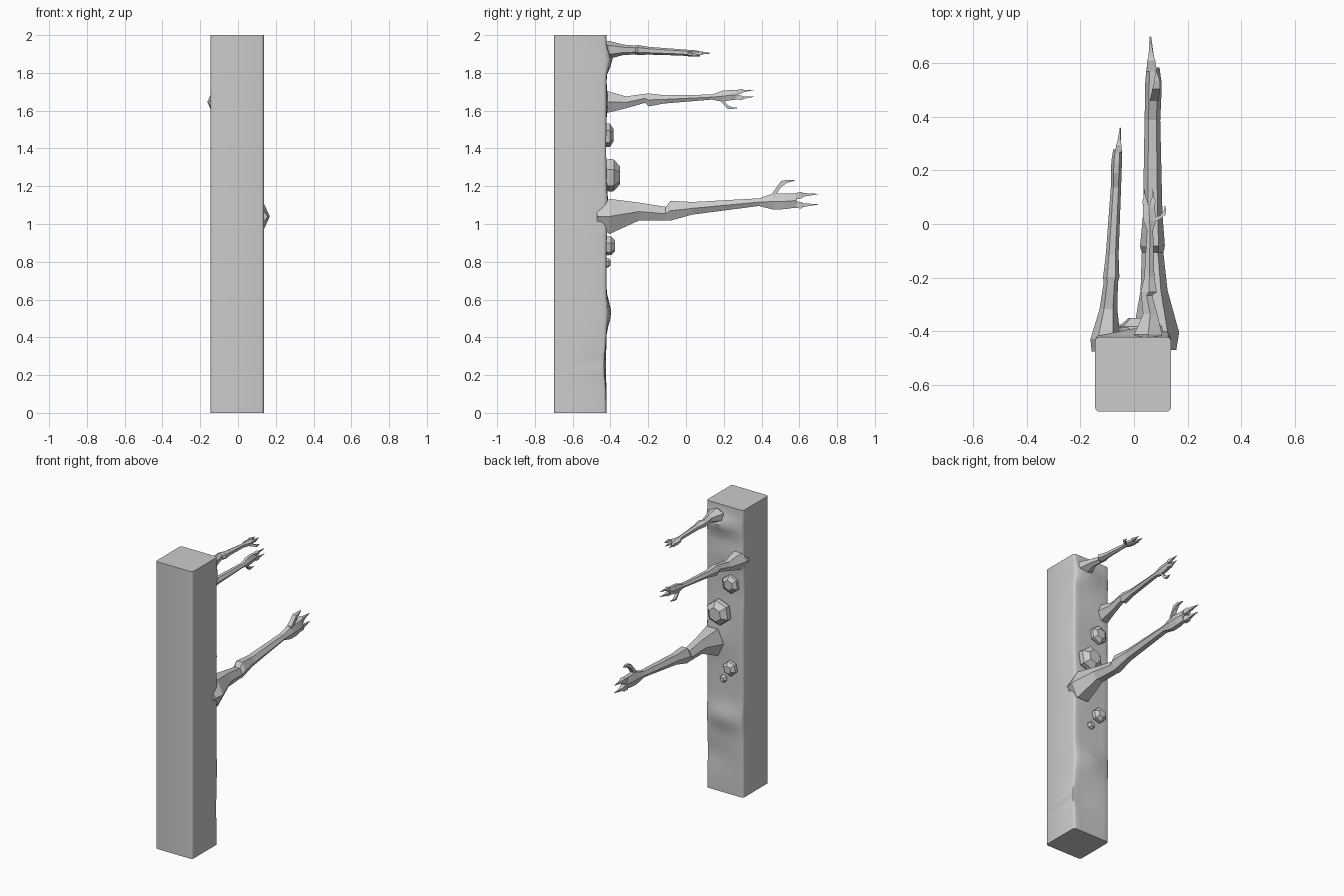
import bpy, bmesh, math
from mathutils import Vector

if "Cube" in bpy.data.objects:
    bpy.data.objects.remove(bpy.data.objects["Cube"])


def make_object(name, bm, smooth=False):
    bmesh.ops.recalc_face_normals(bm, faces=bm.faces)
    me = bpy.data.meshes.new(name)
    bm.to_mesh(me)
    bm.free()
    ob = bpy.data.objects.new(name, me)
    bpy.context.collection.objects.link(ob)
    if smooth:
        bpy.context.view_layer.objects.active = ob
        ob.select_set(True)
        bpy.ops.object.shade_smooth_by_angle(angle=math.radians(35))
        ob.select_set(False)
    return ob


def skin(bm, rings):
    """Join closed loops of points into a capped tube."""
    loops = [[bm.verts.new(p) for p in r] for r in rings]
    n = len(loops[0])
    for a, b in zip(loops, loops[1:]):
        for i in range(n):
            j = (i + 1) % n
            bm.faces.new((a[i], a[j], b[j], b[i]))
    bm.faces.new(loops[0])
    bm.faces.new(loops[-1])


# Pillar: rounded square column whose back face swells gently
X0, X1, Y0, Y1, R = -0.145, 0.138, -0.70, -0.422, 0.016
BULGES = [(0.0, 0.53, 0.026, 0.075), (0.03, 1.87, 0.034, 0.055),
          (0.10, 0.25, -0.012, 0.09), (-0.06, 1.65, 0.010, 0.07),
          (0.05, 1.07, 0.012, 0.12), (-0.10, 1.40, -0.006, 0.10)]


def pillar_ring(z):
    pts = []
    for cx, cy, a0 in ((X1 - R, Y0 + R, -90), (X1 - R, Y1 - R, 0),
                       (X0 + R, Y1 - R, 90), (X0 + R, Y0 + R, 180)):
        for k in range(4):
            a = math.radians(a0 + 30 * k)
            pts.append([cx + R * math.cos(a), cy + R * math.sin(a)])
        if a0 == 0:
            pts += [[X1 - R + (X0 - X1 + 2 * R) * k / 8, Y1] for k in range(1, 8)]
    out = []
    for x, y in pts:
        w = max(0.0, (y - Y1 + R) / R)
        fade = math.sin(math.pi * min(1, z / 2))
        for bx, bz, amp, s in BULGES:
            d = math.exp(-((z - bz) / s) ** 2 - ((x - bx) / 0.13) ** 2)
            y += w * amp * d * min(1, fade * 8)
        out.append((x, y, z))
    return out


bm = bmesh.new()
skin(bm, [pillar_ring(2 * k / 48) for k in range(49)])
make_object("pillar", bm, True)

# Arm sections: distance along, centre x, centre z, half width, half height
ARM = [(-0.05, 0.00, 0.00, 0.073, 0.045), (0.015, 0.00, -0.004, 0.085, 0.092),
       (0.17, -0.005, 0.010, 0.050, 0.047), (0.31, -0.008, -0.012, 0.040, 0.036),
       (0.335, -0.008, 0.002, 0.046, 0.052), (0.45, -0.005, 0.006, 0.036, 0.033),
       (0.80, 0.000, 0.012, 0.029, 0.020), (0.875, 0.004, 0.010, 0.030, 0.043),
       (0.94, 0.006, 0.006, 0.030, 0.041), (0.995, 0.006, 0.006, 0.024, 0.036)]
FINGER_HIGH = [(0.98, 0.000, 0.027, 0.018, 0.017), (1.02, 0.000, 0.032, 0.015, 0.017),
               (1.035, 0.000, 0.033, 0.010, 0.009), (1.11, -0.004, 0.031, 0.001, 0.001)]
FINGER_LOW = [(t, x, 0.012 - z, a, b) for t, x, z, a, b in FINGER_HIGH]
FINGER_LOW[-1] = (1.11, 0.0, -0.023, 0.001, 0.001)
THUMB = [(0.87, 0.008, 0.035, 0.016, 0.020), (0.915, 0.016, 0.098, 0.014, 0.016),
         (0.945, 0.020, 0.110, 0.010, 0.008), (0.985, 0.016, 0.112, 0.002, 0.002)]


def arm(name, base, tip, roll, girth):
    """Clawed arm reaching from base to tip, rolled about its length."""
    base, tip = Vector(base), Vector(tip)
    s = (tip.y - base.y) / 1.11
    c, sn = math.cos(math.radians(roll)), math.sin(math.radians(roll))

    def ring(sec, n):
        t, cx, cz, rx, rz = sec
        mid = base.lerp(tip, t / 1.11)
        off = 0 if n == 6 else math.pi / 4
        k = math.sin(math.pi / 3 if n == 6 else math.pi / 4)
        kx = 1 if n == 6 else k
        g = s * girth
        pts = []
        for i in range(n):
            a = off + math.tau * i / n
            lx = (cx + rx / kx * math.cos(a)) * g
            lz = (cz + rz / k * math.sin(a)) * g
            pts.append(mid + Vector((lx * c + lz * sn, 0, lz * c - lx * sn)))
        return pts

    bm = bmesh.new()
    skin(bm, [ring(q, 6) for q in ARM])
    for part in (FINGER_HIGH, FINGER_LOW, THUMB):
        skin(bm, [ring(q, 4) for q in part])
    make_object(name, bm)


arm("large_arm", (0.083, -0.42, 1.043), (0.063, 0.70, 1.127), 0, 1.0)
arm("middle_arm", (-0.107, -0.44, 1.643), (-0.052, 0.36, 1.694), 180, 0.92)
arm("small_arm", (0.055, -0.42, 1.922), (0.052, 0.13, 1.903), 90, 1.15)

# Faceted lumps growing from the back face
for i, (x, z, r, top) in enumerate([(-0.055, 1.47, 0.064, -0.385), (0.025, 1.258, 0.088, -0.35),
                                    (-0.055, 0.885, 0.052, -0.375), (0.003, 0.795, 0.027, -0.40)]):
    bm = bmesh.new()
    h = top + 0.43
    rings = []
    for y, f in ((-0.45, 0.8), (-0.43 + h * 0.3, 1.0), (-0.43 + h * 0.6, 0.97), (top, 0.55)):
        rings.append([(x + r * f * math.cos(math.tau * k / 6 + 0.4 + i),
                       y, z + r * f * math.sin(math.tau * k / 6 + 0.4 + i)) for k in range(6)])
    skin(bm, rings)
    make_object("lump_%d" % (i + 1), bm)
